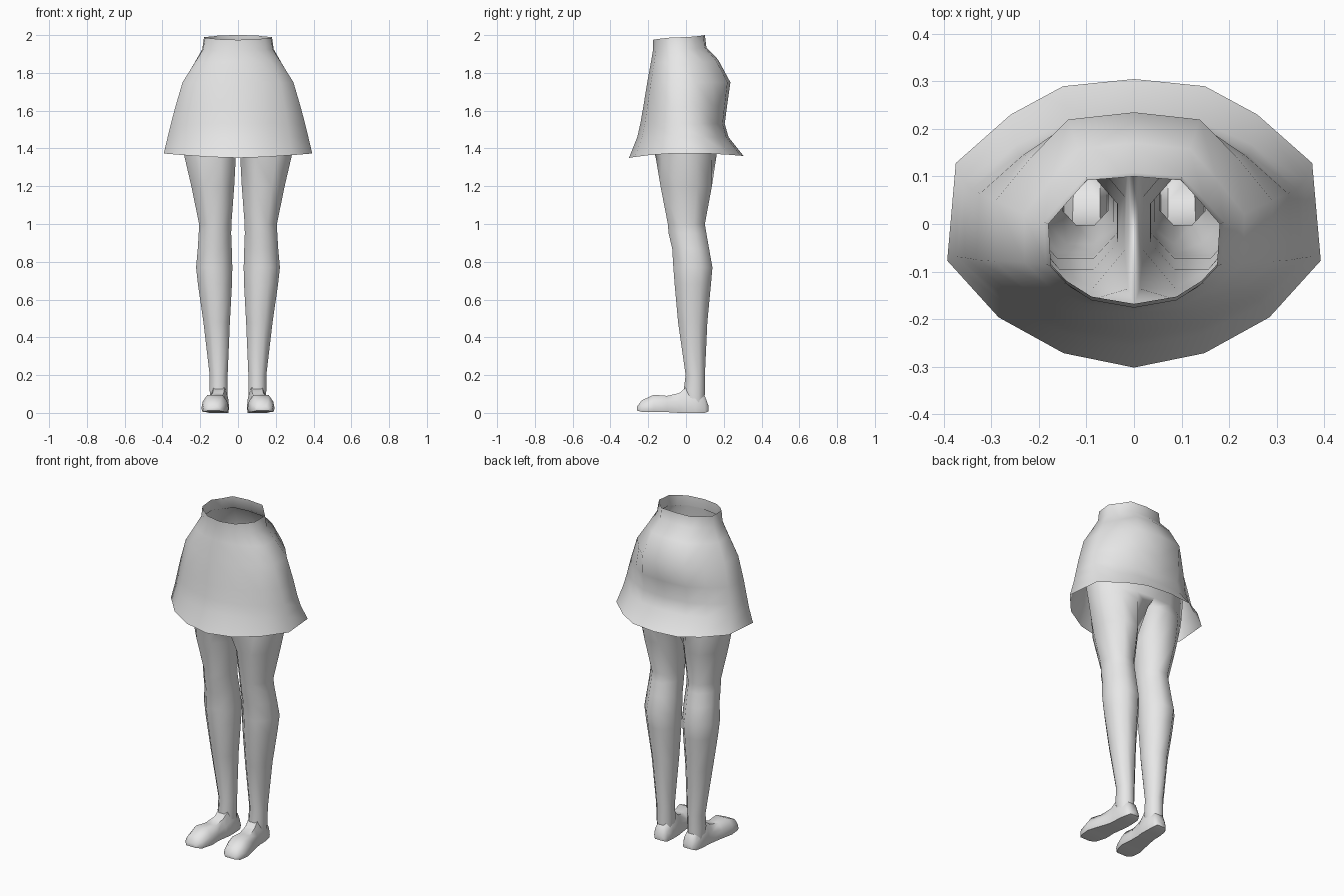
import bpy, bmesh, math

if "Cube" in bpy.data.objects:
    bpy.data.objects.remove(bpy.data.objects["Cube"])

grey = bpy.data.materials.new("light grey")
grey.diffuse_color = (0.8, 0.8, 0.8, 1)
grey.use_nodes = True
grey.node_tree.nodes["Principled BSDF"].inputs["Base Color"].default_value = grey.diffuse_color


def finish(name, bm, angle=180, mirror=True):
    """Turn a bmesh into a smooth object, mirrored across x = 0."""
    bmesh.ops.recalc_face_normals(bm, faces=bm.faces)
    me = bpy.data.meshes.new(name)
    bm.to_mesh(me)
    bm.free()
    ob = bpy.data.objects.new(name, me)
    bpy.context.collection.objects.link(ob)
    me.materials.append(grey)
    if mirror:
        m = ob.modifiers.new("mirror", 'MIRROR')
        m.use_clip = True
        m.merge_threshold = 0.002
    bpy.ops.object.select_all(action='DESELECT')
    ob.select_set(True)
    bpy.context.view_layer.objects.active = ob
    bpy.ops.object.shade_smooth_by_angle(angle=math.radians(angle))
    return ob


def ring(bm, pts):
    return [bm.verts.new(p) for p in pts]


def bridge(bm, a, b, closed):
    n = len(a)
    for i in range(n if closed else n - 1):
        j = (i + 1) % n
        bm.faces.new((a[i], a[j], b[j], b[i]))


# Half outlines, front centre to back centre
WAIST = [(0, -1), (.5, -.91), (.78, -.72), (.97, -.51), (1, 0), (.78, .46), (.55, .92), (0, 1)]
HEM = [(0, -1), (.377, -.9), (.725, -.65), (1, -.255), (.954, .42), (.66, .755), (.38, .95), (0, 1)]
THIGH = [(0, -.85), (.3, -1), (.7, -.8), (1, -.3), (1, .35), (.7, .85), (.35, 1), (0, .85)]


def outline(t, width, front, back, zf, zs, zb):
    """Blend waist and hem shapes, with separate front, side and back heights."""
    pts = []
    for (ax, ay), (bx, by) in zip(WAIST, HEM):
        x, y = ax + (bx - ax) * t, ay + (by - ay) * t
        z = zs + ((zf if y < 0 else zb) - zs) * y * y
        pts.append((x * width, y * (front if y < 0 else back), z))
    return pts


# Skirt: shape blend, half width, front depth, back depth, heights
skirt_rings = [
    (0, .18, .175, .10, 1.975, 1.99, 2.0),
    (.1, .19, .175, .108, 1.92, 1.925, 1.935),
    (.3, .235, .185, .17, 1.86, 1.85, 1.87),
    (.5, .298, .205, .235, 1.75, 1.75, 1.75),
    (.7, .335, .228, .218, 1.61, 1.62, 1.63),
    (.85, .357, .242, .205, 1.53, 1.53, 1.53),
    (.95, .373, .258, .225, 1.46, 1.46, 1.46),
    (1, .393, .302, .305, 1.35, 1.375, 1.36)]
bm = bmesh.new()
rows = [ring(bm, outline(*r)) for r in skirt_rings]
for a, b in zip(rows, rows[1:]):
    bridge(bm, a, b, False)
finish("skirt", bm)

# Hips and legs: one open tube that splits in two at the crotch
bm = bmesh.new()
hip_rings = [
    (.1, .183, .168, .10, 1.92, 1.925, 1.935),
    (.5, .278, .19, .215, 1.75, 1.75, 1.75),
    (.8, .31, .195, .185, 1.55, 1.55, 1.55),
    (.9, .295, .172, .175, 1.39, 1.41, 1.39)]
rows = [ring(bm, outline(*r)) for r in hip_rings]
for a, b in zip(rows, rows[1:]):
    bridge(bm, a, b, False)
top = ring(bm, [(.012 + x * .27, y * .16, 1.35) for x, y in THIGH])
bridge(bm, rows[-1], top, False)
bm.faces.new((rows[-1][0], rows[-1][7], top[7], top[0]))

# Leg rings: height, inner x, outer x, front y, back y
leg_rings = [
    (1.2, .02, .247, -.135, .137), (1.0, .035, .206, -.096, .1),
    (.95, .036, .208, -.092, .108), (.87, .033, .213, -.073, .122),
    (.77, .03, .222, -.067, .14), (.68, .032, .212, -.06, .132),
    (.48, .043, .183, -.042, .113), (.2, .055, .15, -.002, .1),
    (.12, .055, .15, -.012, .1), (.05, .058, .145, -.005, .098)]
prev = top
for z, x0, x1, y0, y1 in leg_rings:
    pts = []
    for k in range(8):
        a = math.radians(-157.5 + 45 * k)
        pts.append(((x0 + x1) / 2 + math.cos(a) / .924 * (x1 - x0) / 2,
                    (y0 + y1) / 2 + math.sin(a) / .924 * (y1 - y0) / 2, z))
    cur = ring(bm, pts)
    bridge(bm, prev, cur, True)
    prev = cur
finish("hips_and_legs", bm)

# Feet: sections from heel to toe: y, centre x, half width, top z, bottom z
foot_rings = [
    (.12, .095, .03, .035, .008), (.1, .097, .045, .09, 0),
    (.05, .1, .052, .125, 0), (0, .1, .053, .135, 0),
    (-.035, .105, .053, .105, 0), (-.1, .115, .06, .09, .004),
    (-.17, .122, .072, .096, .006), (-.235, .128, .058, .066, .006),
    (-.26, .13, .035, .032, .012)]
SECTION = [(-.92, 0), (.92, 0), (1, .2), (.9, .6), (.55, 1), (-.55, 1), (-.9, .6), (-1, .2)]
bm = bmesh.new()
rows = [ring(bm, [(c + u * w, y, b + v * (t - b)) for u, v in SECTION])
        for y, c, w, t, b in foot_rings]
for a, b in zip(rows, rows[1:]):
    bridge(bm, a, b, True)
bm.faces.new(rows[0])
bm.faces.new(rows[-1])
finish("feet", bm, 60)
